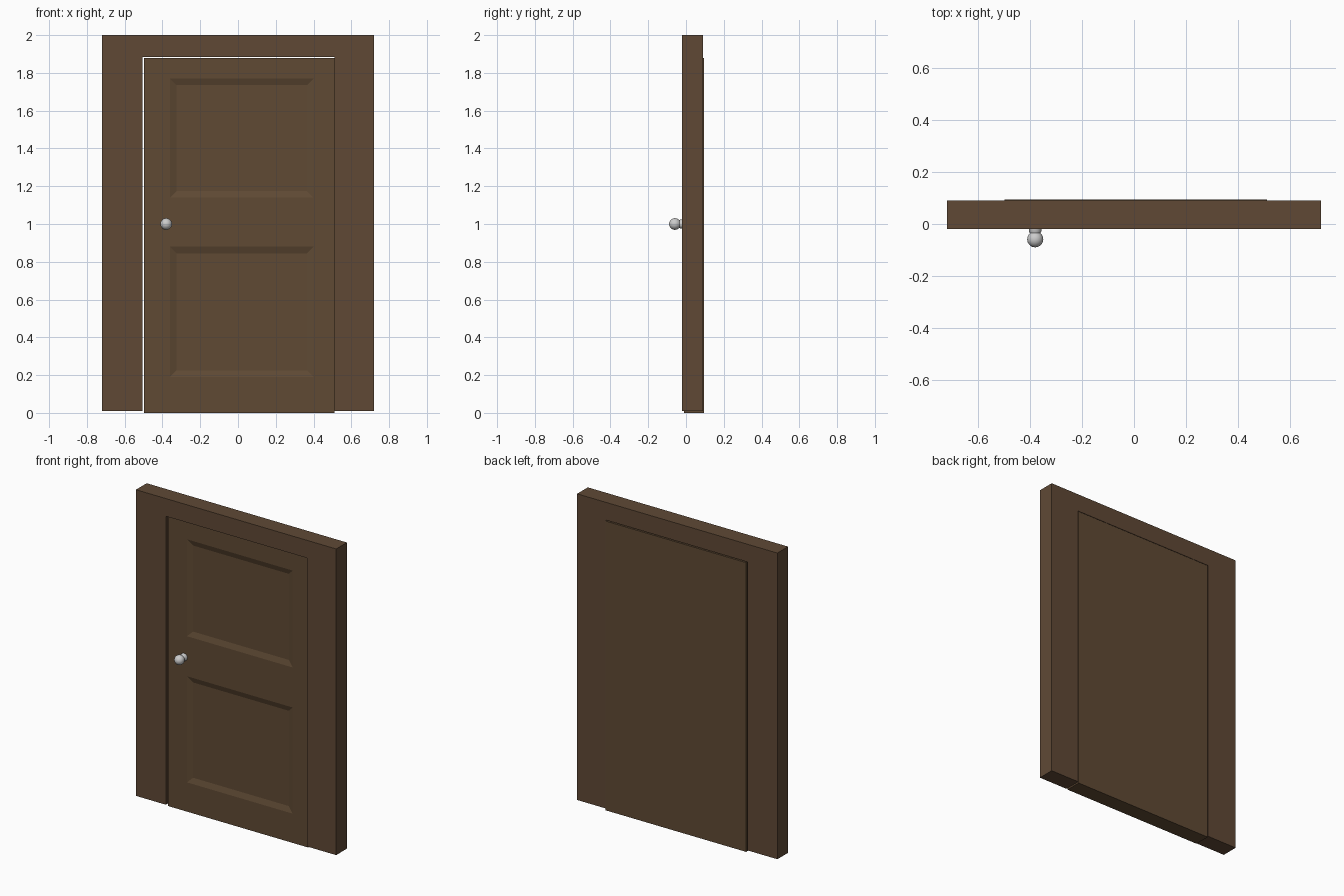
import bpy, bmesh, math

if "Cube" in bpy.data.objects:
    bpy.data.objects.remove(bpy.data.objects["Cube"])

def material(name, color):
    m = bpy.data.materials.new(name)
    m.diffuse_color = color
    m.use_nodes = True
    m.node_tree.nodes["Principled BSDF"].inputs["Base Color"].default_value = m.diffuse_color
    return m

wood = material("brown_wood", (0.115, 0.066, 0.036, 1))
leaf_wood = material("door_wood", (0.115, 0.068, 0.034, 1))

def slab(name, outline, y0, y1, mat):
    """Extrude an x-z outline from y0 to y1."""
    bm = bmesh.new()
    face = bm.faces.new([bm.verts.new((x, y0, z)) for x, z in outline])
    ext = bmesh.ops.extrude_face_region(bm, geom=[face])
    moved = [g for g in ext["geom"] if isinstance(g, bmesh.types.BMVert)]
    bmesh.ops.translate(bm, verts=moved, vec=(0, y1 - y0, 0))
    return finish(name, bm, mat)

def finish(name, bm, mat):
    bmesh.ops.recalc_face_normals(bm, faces=bm.faces)
    me = bpy.data.meshes.new(name)
    bm.to_mesh(me)
    bm.free()
    ob = bpy.data.objects.new(name, me)
    bpy.context.collection.objects.link(ob)
    if mat:
        me.materials.append(mat)
    return ob

# Surrounding frame: an upside-down U
slab("door_frame", [(-0.72, 0.01), (-0.505, 0.01), (-0.505, 1.885), (0.512, 1.885),
                    (0.512, 0.01), (0.72, 0.01), (0.72, 2), (-0.72, 2)], -0.02, 0.09, wood)

# Door leaf: gridded front with two sunken panels, plain back
xs = (-0.498, -0.36, 0.40, 0.512)
zs = (0.0, 0.19, 0.88, 1.14, 1.77, 1.88)
bm = bmesh.new()
grid = [[bm.verts.new((x, -0.01, z)) for z in zs] for x in xs]
panels = []
for i in range(3):
    for k in range(5):
        f = bm.faces.new((grid[i][k], grid[i + 1][k], grid[i + 1][k + 1], grid[i][k + 1]))
        if i == 1 and k in (1, 3):
            panels.append(f)
rim = [e for e in bm.edges if e.is_boundary]
ext = bmesh.ops.extrude_edge_only(bm, edges=rim)
back = [g for g in ext["geom"] if isinstance(g, bmesh.types.BMVert)]
for v in back:
    v.co.y = 0.094
bmesh.ops.contextual_create(bm, geom=[e for e in bm.edges if e.is_boundary])
bm.normal_update()
bmesh.ops.inset_individual(bm, faces=panels, thickness=0.05, depth=-0.012)
finish("door_leaf", bm, leaf_wood)

# Knob: one lathed profile of (radius, y) along -y
profile = [(0.024, -0.005), (0.024, -0.028), (0.02, -0.036)]
for i in range(9):
    a = math.radians(40 + 140 * i / 8)
    profile.append((0.031 * math.sin(a), -0.059 + 0.031 * math.cos(a)))
bm = bmesh.new()
pts = [bm.verts.new((r, y, 0)) for r, y in profile]
edges = [bm.edges.new(p) for p in zip(pts, pts[1:])]
bmesh.ops.spin(bm, geom=pts + edges, cent=(0, 0, 0), axis=(0, 1, 0),
               angle=math.tau, steps=24, use_duplicate=False)
bmesh.ops.remove_doubles(bm, verts=bm.verts, dist=0.0002)
knob = finish("door_knob", bm, None)
knob.location = (-0.38, 0, 1.0)
bpy.context.view_layer.objects.active = knob
knob.select_set(True)
bpy.ops.object.shade_smooth_by_angle()
